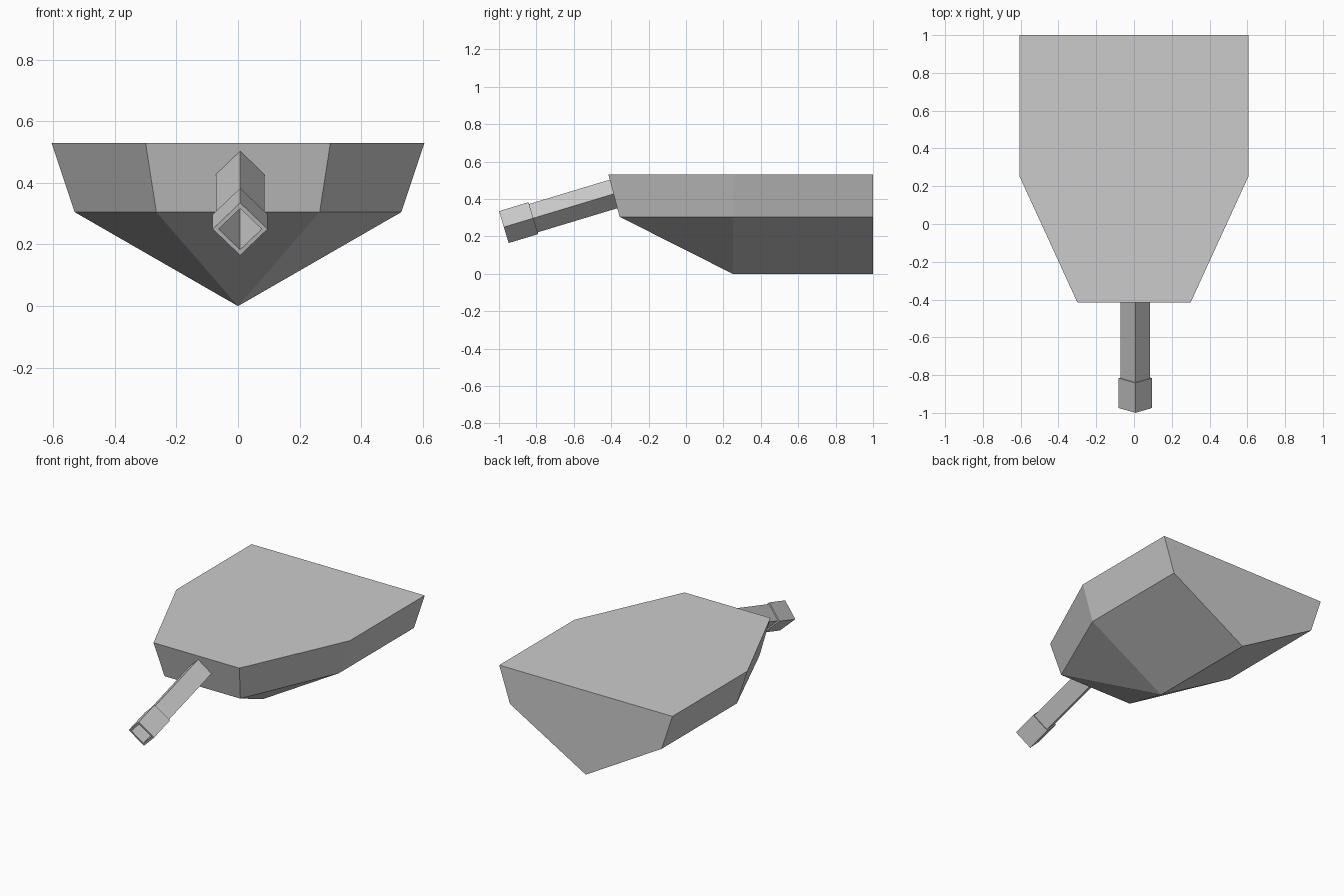
import bpy, bmesh
from math import radians, sin, cos, pi
from mathutils import Vector

cube = bpy.data.objects.get("Cube")
if cube:
    bpy.data.objects.remove(cube)

grey = bpy.data.materials.new("plain grey")
grey.use_nodes = True
colour = (0.6, 0.6, 0.6, 1)
grey.diffuse_color = colour
grey.node_tree.nodes["Principled BSDF"].inputs["Base Color"].default_value = colour


def finish(bm, name):
    """Turn a bmesh into a flat shaded grey object."""
    bmesh.ops.recalc_face_normals(bm, faces=bm.faces)
    mesh = bpy.data.meshes.new(name)
    bm.to_mesh(mesh)
    bm.free()
    mesh.materials.append(grey)
    obj = bpy.data.objects.new(name, mesh)
    bpy.context.collection.objects.link(obj)
    return obj


# Hull: flat deck, sloping upper sides and a keeled underside
bm = bmesh.new()


def outline(points, z):
    """Six-sided outline from the right half, front to back, mirrored."""
    half = [(x, y, z) for x, y in points]
    other = [(-x, y, z) for x, y in reversed(points)]
    return [bm.verts.new(p) for p in half + other]


deck = outline([(0.30, -0.415), (0.605, 0.25), (0.605, 1)], 0.53)
chine = outline([(0.265, -0.355), (0.53, 0.25), (0.53, 1)], 0.305)
keel_front = bm.verts.new((0, 0.25, 0))
keel_back = bm.verts.new((0, 1, 0))

bm.faces.new(deck)
for i in range(6):
    j = (i + 1) % 6
    if i != 2:
        bm.faces.new((deck[i], deck[j], chine[j], chine[i]))
bm.faces.new((deck[2], deck[3], chine[3], keel_back, chine[2]))    # stern
for i in (0, 4, 5):                                             # bow facets
    bm.faces.new((chine[i], chine[(i + 1) % 6], keel_front))
for i in (1, 3):                                                # bottom sides
    bm.faces.new((chine[i], chine[i + 1],
                  *((keel_back, keel_front) if i == 1 else (keel_front, keel_back))))
finish(bm, "hull")

# Barrel: square hollow tube on edge, tilted, with a thicker muzzle
tilt = radians(16.8)
muzzle = Vector((0.007, -0.974, 0.25))
along = Vector((0, cos(tilt), sin(tilt)))
up = Vector((0, -sin(tilt), cos(tilt)))
side = Vector((1, 0, 0))
bm = bmesh.new()
profile = [(0.62, 0.07), (0, 0.07), (0, 0.089), (0.165, 0.089), (0.165, 0.079), (0.62, 0.079)]
rings = []
for distance, radius in profile:
    rings.append([bm.verts.new(muzzle + along * distance
                               + radius * (side * cos(k * pi / 2) + up * sin(k * pi / 2)))
                  for k in range(4)])
for a, b in zip(rings, rings[1:] + rings[:1]):
    for k in range(4):
        n = (k + 1) % 4
        bm.faces.new((a[k], a[n], b[n], b[k]))
finish(bm, "gun_barrel")
